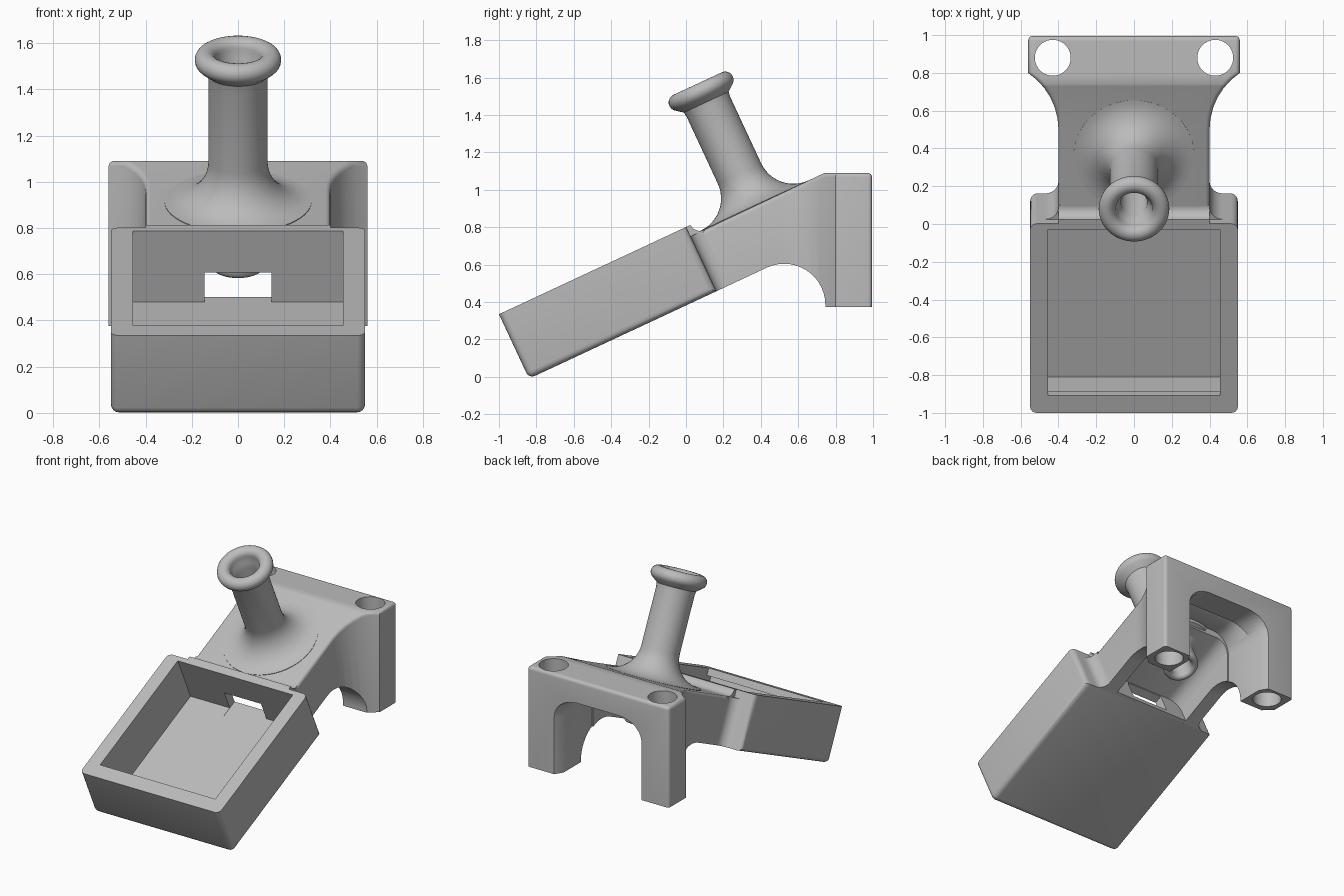
import bpy, bmesh, math
from mathutils import Matrix, Vector

cube = bpy.data.objects.get("Cube")
if cube:
    bpy.data.objects.remove(cube, do_unlink=True)

grey = bpy.data.materials.new("plain grey")
grey.use_nodes = True
colour = (0.5, 0.5, 0.5, 1)
grey.diffuse_color = colour
grey.node_tree.nodes["Principled BSDF"].inputs["Base Color"].default_value = colour

TILT = math.radians(25)
TRAY = Matrix.Translation((0, -1, 0.335)) @ Matrix.Rotation(TILT, 4, "X")
WORLD = Matrix.Identity(4)
AXES = {"yz": lambda a, b, e: (e, a, b),
        "xy": lambda a, b, e: (a, b, e),
        "xz": lambda a, b, e: (a, e, b)}


def arc(cx, cy, r, start, end, n=8):
    angles = [math.radians(start + (end - start) * i / n) for i in range(n + 1)]
    return [(cx + r * math.cos(a), cy + r * math.sin(a)) for a in angles]


def rect(x0, y0, x1, y1):
    return [(x0, y0), (x1, y0), (x1, y1), (x0, y1)]


def tray_yz(y, z):
    p = TRAY @ Vector((0, y, z))
    return (p.y, p.z)


def finish(bm, name):
    bmesh.ops.recalc_face_normals(bm, faces=bm.faces)
    mesh = bpy.data.meshes.new(name)
    bm.to_mesh(mesh)
    bm.free()
    ob = bpy.data.objects.new(name, mesh)
    bpy.context.collection.objects.link(ob)
    return ob


def prism(name, pts, plane, e0, e1, frame=WORLD, end_scale=1, round_edges=None, width=0):
    """Extrude a flat outline between e0 and e1, widening x at the far end if asked."""
    bm = bmesh.new()
    place = AXES[plane]
    near = [bm.verts.new(place(a, b, e0)) for a, b in pts]
    far = [bm.verts.new(place(a, b, e1)) for a, b in pts]
    for v in far:
        v.co.x *= end_scale
    bm.faces.new(near)
    bm.faces.new(far)
    for i in range(len(pts)):
        j = (i + 1) % len(pts)
        bm.faces.new((near[i], near[j], far[j], far[i]))
    bmesh.ops.recalc_face_normals(bm, faces=bm.faces)
    if round_edges:
        bevel(bm, round_edges, width)
    bm.transform(frame)
    return finish(bm, name)


def bevel(bm, rule, width):
    edges = [e for e in bm.edges if rule(e)]
    bmesh.ops.bevel(bm, geom=edges, offset=width, segments=4, profile=0.5,
                    affect="EDGES", clamp_overlap=False)


def cylinder(name, r, depth, matrix):
    bm = bmesh.new()
    bmesh.ops.create_cone(bm, cap_ends=True, segments=40, radius1=r, radius2=r,
                          depth=depth, matrix=matrix)
    return finish(bm, name)


def boolean(ob, tools, operation="DIFFERENCE"):
    for tool in tools:
        mod = ob.modifiers.new("cut", "BOOLEAN")
        mod.operation, mod.solver, mod.object = operation, "EXACT", tool
    bpy.context.view_layer.update()
    graph = bpy.context.evaluated_depsgraph_get()
    mesh = bpy.data.meshes.new_from_object(ob.evaluated_get(graph))
    ob.modifiers.clear()
    ob.data = mesh
    for tool in tools:
        bpy.data.objects.remove(tool, do_unlink=True)


# Tray: tilted box, undercut pocket and a window in the back wall
LENGTH, DEPTH, SIDE = 1.105, 0.38, 0.55


def tray_edge(e):
    rim = all(v.co.z > -0.01 for v in e.verts)
    joint = all(v.co.y > LENGTH - 0.01 and v.co.z < -0.3 for v in e.verts)
    return not rim and not joint


def window():
    return prism("window_cutter", rect(-0.145, -0.342, 0.145, -0.197), "xz", 1.0, 1.2, TRAY)


tray = prism("tray", rect(0, -DEPTH, LENGTH, 0), "yz", -SIDE, SIDE, TRAY,
             round_edges=tray_edge, width=0.035)
pocket = prism("pocket_cutter", [(0.103, 0.1), (1.07, 0.1), (1.07, -0.34), (0.052, -0.34),
                                 (0.052, -0.05), (0.103, -0.05)], "yz", -0.455, 0.455, TRAY)
boolean(tray, [pocket, window()])

# Bracket: side profile crossed with a flared plan outline
TOP, BACK, FOOT = 1.09, 0.995, 0.375
side = [tray_yz(1.09, -0.055), (0.74, TOP), (BACK, TOP), (BACK, FOOT), (0.745, FOOT)]
side += arc(0.525, 0.385, 0.22, 0, 115, 14) + [tray_yz(1.09, -DEPTH)]
half = [(0.4, -0.2)] + arc(0.76, 0.5, 0.36, 180, 123.75, 6) + [(0.56, 1.1)]
plan = half + [(-x, y) for x, y in reversed(half)]
bracket = prism("bracket", side, "yz", -0.7, 0.7)
boolean(bracket, [prism("plan_cutter", plan, "xy", 0.1, 1.5)], "INTERSECT")


def bracket_edge(e):
    if len(e.link_faces) != 2 or e.calc_face_angle(0) < 0.9:
        return False
    a, b = (v.co for v in e.verts)
    upper = all(c.z - 0.466 * c.y > 0.6 and c.y > 0.1 for c in (a, b))
    upper = upper or (min(a.z, b.z) > 0.7 and max(a.y, b.y) > 0.15)
    upright = min(a.y, b.y) > BACK - 0.01 and abs(a.z - b.z) > 0.3
    return upper or upright


bm = bmesh.new()
bm.from_mesh(bracket.data)
bevel(bm, bracket_edge, 0.022)
bm.to_mesh(bracket.data)
bm.free()


# Channel below the bracket, arch between the legs, and bolt holes
def arch(w, bottom, top, r):
    right = [(w, bottom)] + arc(w - r, top - r, r, 0, 90)
    return right + [(-x, z) for x, z in reversed(right)]


TUBE = Matrix.Translation((0, 0.366, 0.916)) @ Matrix.Rotation(TILT, 4, "X")
cutters = [prism("channel_cutter", arch(0.3, -0.7, -0.185, 0.09), "xz", 1.13, 1.88, TRAY),
           prism("arch_cutter", arch(0.31, 0.1, 0.93, 0.14), "xz", 0.62, 1.1),
           prism("arch_flare_cutter", arch(0.3, 0.05, 0.925, 0.14), "xz", 0.92, 1.12,
                 end_scale=1.4),
           window(), cylinder("bore_cutter", 0.1, 0.8, TUBE)]
for s in (-1, 1):
    cutters.append(cylinder("bolt_cutter", 0.095, 1.4, Matrix.Translation((s * 0.43, 0.88, 0.8))))
boolean(bracket, cutters)

# Concave fillets where the bracket meets the tray
corner = [(0.39, 1.09), (0.47, 1.09)] + arc(0.47, 1.175, 0.07, 270, 180) + [(0.39, 1.175)]
fillets = [prism("right_fillet", [(-x, y) for x, y in corner], "xy", -DEPTH, -0.055, TRAY),
           prism("left_fillet", corner, "xy", -DEPTH, -0.055, TRAY)]
lip = [(1.09, -0.06), (1.09, 0)] + arc(1.185, 0, 0.055, 180, 270) + [(1.185, -0.06)]
fillets.append(prism("rim_fillet", lip, "yz", -0.4, 0.4, TRAY))

# Tube: turned profile with a flared foot, rolled top ring and rounded outlet
profile = arc(0.095, -0.295, 0.025, 180, 360)
profile += arc(0.18, -0.19, 0.06, 180, 90, 6) + [(0.25, -0.12), (0.318, -0.02)]
profile += arc(0.318, 0.19, 0.19, 270, 180, 12)
profile += [(0.128, 0.58), (0.132, 0.61)] + arc(0.142, 0.675, 0.045, -50, 180, 14)
profile += [(0.085, 0.64), (0.07, 0.6)]
bm = bmesh.new()
ring = [bm.verts.new((r, 0, h)) for r, h in profile]
loop = [bm.edges.new((ring[i - 1], ring[i])) for i in range(len(ring))]
bmesh.ops.spin(bm, geom=loop, cent=(0, 0, 0), axis=(0, 0, 1), angle=math.tau, steps=56)
bmesh.ops.remove_doubles(bm, verts=bm.verts, dist=0.0005)
bm.transform(TUBE)
tube = finish(bm, "tube")

# Colour and shading
bpy.ops.object.select_all(action="DESELECT")
for ob in [tray, bracket, tube] + fillets:
    ob.data.materials.clear()
    ob.data.materials.append(grey)
    ob.select_set(True)
bpy.context.view_layer.objects.active = tray
bpy.ops.object.shade_smooth_by_angle(angle=math.radians(35))
